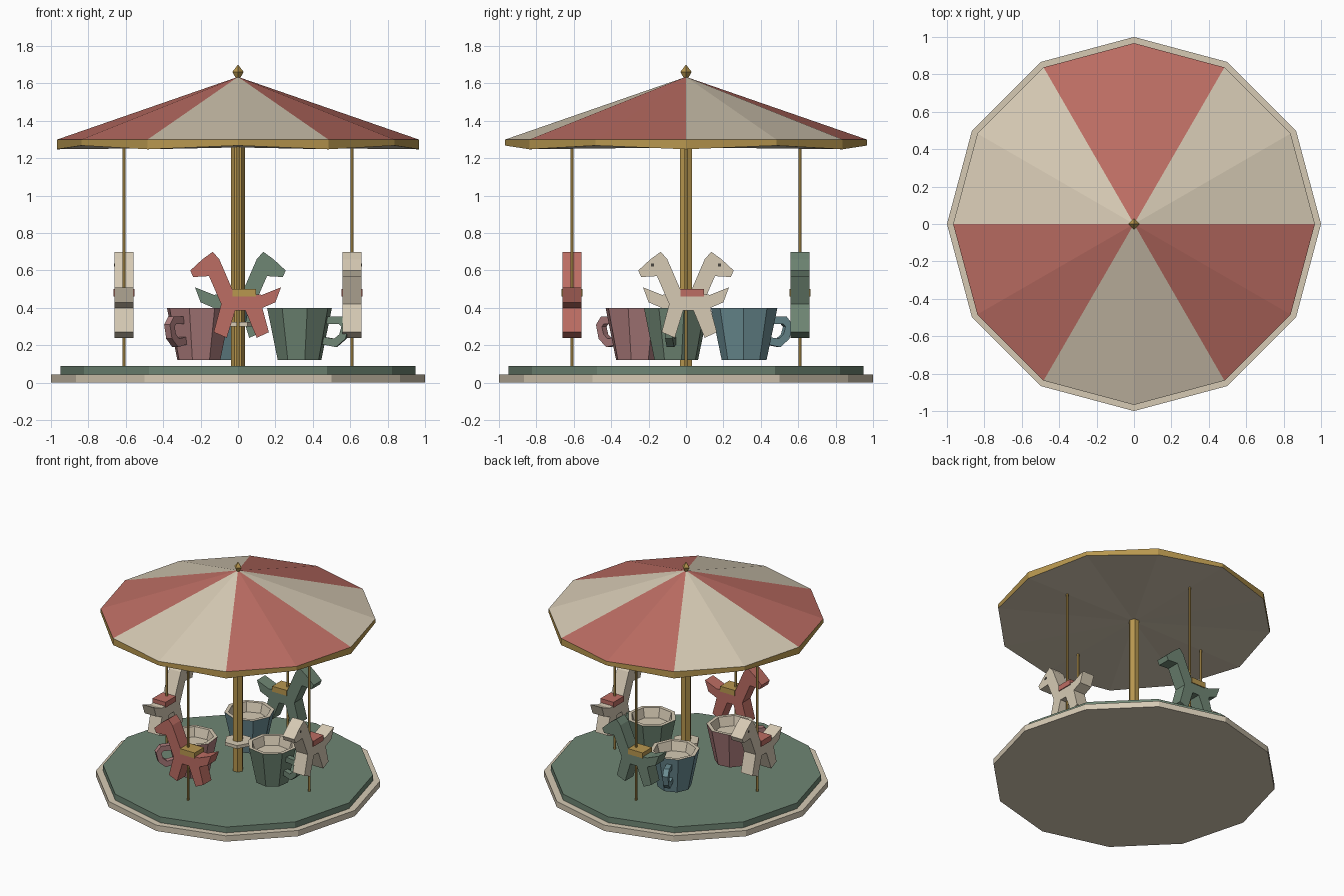
import bpy, bmesh
from math import radians, sin, cos, pi, atan2, tau
from mathutils import Matrix

if "Cube" in bpy.data.objects:
    bpy.data.objects.remove(bpy.data.objects["Cube"])


def material(name, hex_code):
    srgb = [int(hex_code[i:i + 2], 16) / 255 for i in (0, 2, 4)]
    rgba = [((c + 0.055) / 1.055) ** 2.4 for c in srgb] + [1]
    m = bpy.data.materials.new(name)
    m.use_nodes = True
    m.diffuse_color = rgba
    m.node_tree.nodes["Principled BSDF"].inputs["Base Color"].default_value = rgba
    return m


cream = material("cream", "D6CAB4")
red = material("brick red", "BC6D63")
green = material("sage green", "6F8674")
gold = material("antique gold", "B8974F")
pink = material("dusty pink", "AC7C7C")
blue = material("slate blue", "6C8E94")
dark = material("dark grey", "4A4640")


def finish(name, bm, mats, place=None):
    bmesh.ops.recalc_face_normals(bm, faces=bm.faces[:])
    mesh = bpy.data.meshes.new(name)
    bm.to_mesh(mesh)
    bm.free()
    for m in mats:
        mesh.materials.append(m)
    obj = bpy.data.objects.new(name, mesh)
    bpy.context.collection.objects.link(obj)
    if place:
        obj.matrix_world = place
    return obj


def lathe(name, rings, sides, mats, place=None, start=0.0, bands=None):
    """Closed low-poly body from (radius, z) rings; bands gives a material per band."""
    bm = bmesh.new()
    loops = [[bm.verts.new((r * cos(start + tau * i / sides), r * sin(start + tau * i / sides), z))
              for i in range(sides)] for r, z in rings]
    for k in range(len(loops) - 1):
        a, b = loops[k], loops[k + 1]
        for i in range(sides):
            j = (i + 1) % sides
            f = bm.faces.new((a[i], a[j], b[j], b[i]))
            f.material_index = bands[k] if bands else 0
    bm.faces.new(loops[0][::-1])
    cap = bm.faces.new(loops[-1])
    cap.material_index = bands[-1] if bands else 0
    return finish(name, bm, mats, place)


def prism(name, outline, width, mat, place, hole=None):
    """Side outline in XZ, given thickness along Y; a hole outline makes a bent strip."""
    bm = bmesh.new()
    half = width / 2
    if hole:
        rows = [[bm.verts.new((x, -half, z)) for x, z in line] for line in (outline, hole)]
        faces = [bm.faces.new((rows[0][i], rows[0][i + 1], rows[1][i + 1], rows[1][i]))
                 for i in range(len(outline) - 1)]
    else:
        faces = [bm.faces.new([bm.verts.new((x, -half, z)) for x, z in outline])]
    out = bmesh.ops.extrude_face_region(bm, geom=faces, use_keep_orig=True)
    moved = [v for v in out["geom"] if isinstance(v, bmesh.types.BMVert)]
    bmesh.ops.translate(bm, verts=moved, vec=(0, width, 0))
    return finish(name, bm, [mat], place)


def box(name, size, centre, mat, place):
    bm = bmesh.new()
    bmesh.ops.create_cube(bm, size=1, matrix=Matrix.Translation(centre) @ Matrix.Diagonal((*size, 1)))
    return finish(name, bm, [mat], place)


# Platform
lathe("base", [(1, 0), (1, 0.045)], 12, [cream])
lathe("deck", [(0.95, 0.045), (0.95, 0.09)], 12, [green])

# Centre pole, small table and finial
lathe("centre_pole", [(0.0375, 0.05), (0.0375, 1.262)], 6, [gold])
lathe("table", [(0.1, 0.3), (0.1, 0.325)], 6, [cream])
lathe("finial", [(0.01, 1.625), (0.03, 1.662), (0.001, 1.7)], 4, [gold])


# Striped canopy with a scalloped brim
def canopy():
    bm = bmesh.new()
    apex, under = bm.verts.new((0, 0, 1.635)), bm.verts.new((0, 0, 1.258))
    top, low = [], []
    for i in range(12):
        x, y = 0.967 * cos(tau * i / 12), 0.967 * sin(tau * i / 12)
        top.append(bm.verts.new((x, y, 1.3)))
        low.append(bm.verts.new((x, y, 1.268 if i % 2 else 1.248)))
    for i in range(12):
        j = (i + 1) % 12
        bm.faces.new((top[i], top[j], apex)).material_index = (i // 2) % 2
        bm.faces.new((low[i], low[j], top[j], top[i])).material_index = 2
        bm.faces.new((low[j], low[i], under)).material_index = 0
    finish("canopy", bm, [cream, red, gold])


canopy()

# Horses on their poles
HORSE = [(0.255, 0.6), (0.19, 0.66), (0.135, 0.7), (0.1, 0.66), (0.02, 0.475), (-0.13, 0.47),
         (-0.23, 0.51), (-0.2, 0.43), (-0.13, 0.4), (-0.165, 0.27), (-0.1, 0.24), (-0.04, 0.385),
         (0.015, 0.385), (0.06, 0.24), (0.13, 0.27), (0.09, 0.42), (0.155, 0.57), (0.24, 0.565)]
RIDES = [("right_hand", 180, cream, red), ("left_hand", 0, cream, red),
         ("front", 270, red, gold), ("back", 90, green, gold)]
for side, angle, coat, seat in RIDES:
    a = radians(angle)
    spot = Matrix.Translation((0.61 * cos(a), 0.61 * sin(a), 0))
    place = spot @ Matrix.Rotation(a - pi / 2, 4, "Z")
    prism(side + "_horse", HORSE, 0.1, coat, place)
    box(side + "_saddle", (0.125, 0.113, 0.042), (-0.033, 0, 0.481), seat, place)
    lathe(side + "_horse_pole", [(0.009, 0.05), (0.009, 1.262)], 6, [gold], place)
    if coat is cream:
        box(side + "_horse_eyes", (0.016, 0.104, 0.016), (0.178, 0, 0.63), dark, place)

# Teacups with handles turned outward
OUTER = [(0.15, 0.355), (0.235, 0.355), (0.27, 0.31), (0.252, 0.235), (0.2, 0.19), (0.125, 0.205)]
INNER = [(0.15, 0.315), (0.215, 0.315), (0.23, 0.3), (0.218, 0.258), (0.19, 0.235), (0.13, 0.245)]
for name, angle, colour in (("pink", 231, pink), ("green", 351, green), ("blue", 111, blue)):
    place = Matrix.Rotation(radians(angle), 4, "Z") @ Matrix.Translation((0.333, 0, 0))
    lathe(name + "_cup", [(0.12, 0.122), (0.178, 0.4), (0.15, 0.4), (0.13, 0.33)], 8,
          [colour, cream], place, start=pi / 8, bands=[0, 1, 1, 1])
    prism(name + "_cup_handle", OUTER, 0.04, colour, place, hole=INNER)
